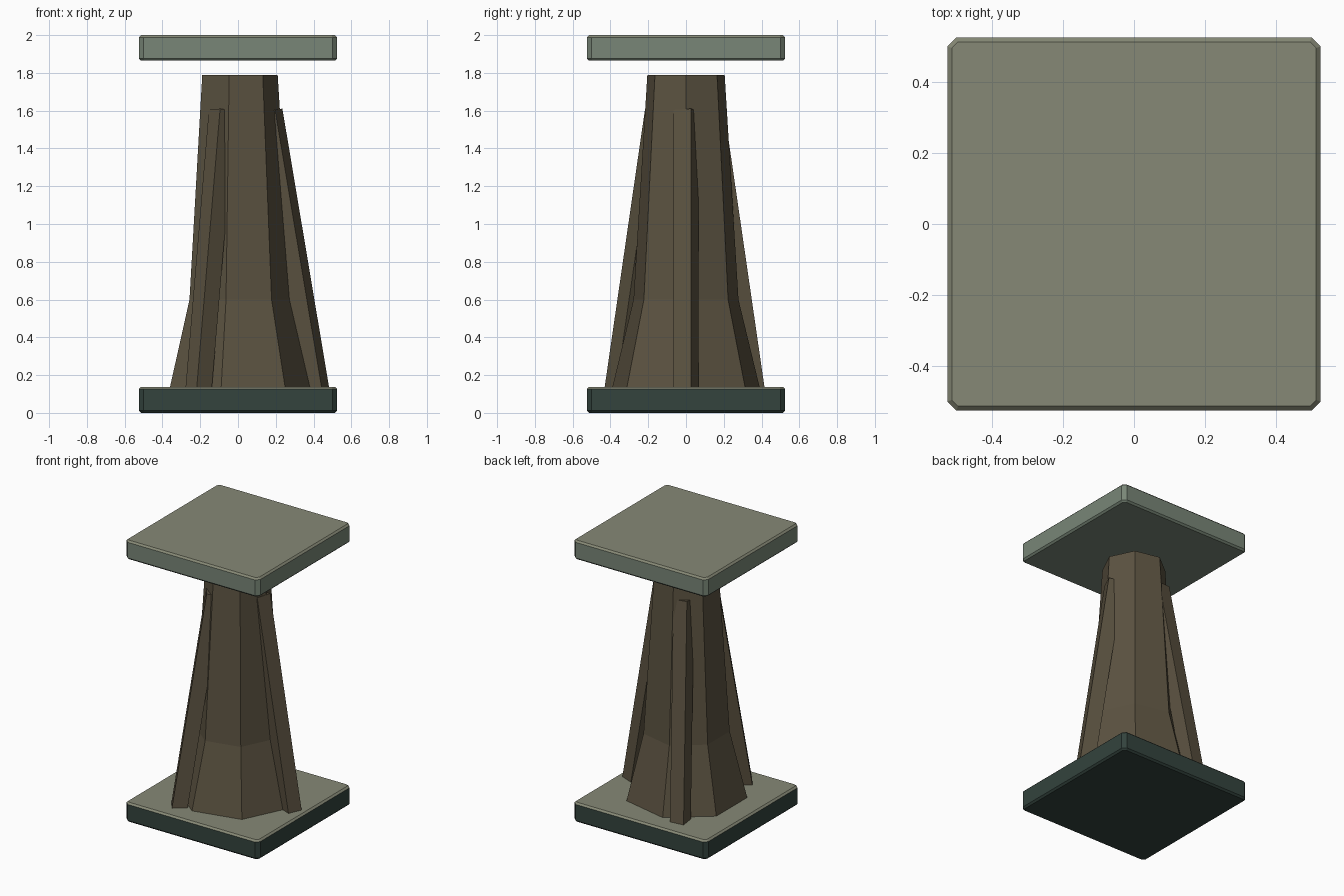
import bpy, bmesh
from math import cos, sin, radians, tau

if "Cube" in bpy.data.objects:
    bpy.data.objects.remove(bpy.data.objects["Cube"])


def material(name, rgb):
    m = bpy.data.materials.new(name)
    m.diffuse_color = (*rgb, 1)
    m.use_nodes = True
    m.node_tree.nodes["Principled BSDF"].inputs["Base Color"].default_value = m.diffuse_color
    return m


wood = material("bark", (0.105, 0.085, 0.052))
khaki = material("slab_top", (0.24, 0.25, 0.18))
pale = material("pale_side", (0.19, 0.24, 0.185))
dark = material("dark_side", (0.033, 0.056, 0.047))


def loft(name, rings, mats):
    """Capped skin through rings of points; the last bands take mats[-1]."""
    bm = bmesh.new()
    loops = [[bm.verts.new(p) for p in ring] for ring in rings]
    n = len(loops[0])
    for a, b in zip(loops, loops[1:]):
        for i in range(n):
            j = (i + 1) % n
            f = bm.faces.new((a[i], a[j], b[j], b[i]))
            if len(mats) > 1 and b is loops[-1]:
                f.material_index = 1
    bm.faces.new(loops[0][::-1])
    bm.faces.new(loops[-1]).material_index = len(mats) - 1
    bmesh.ops.recalc_face_normals(bm, faces=bm.faces)
    me = bpy.data.meshes.new(name)
    bm.to_mesh(me)
    bm.free()
    for m in mats:
        me.materials.append(m)
    ob = bpy.data.objects.new(name, me)
    bpy.context.collection.objects.link(ob)
    return ob


def polygon(n, r, z, cx=0, start=0):
    return [(cx + r * cos(start + tau * i / n), r * sin(start + tau * i / n), z)
            for i in range(n)]


def cut_square(h, c, z):
    """Square of half size h with corners cut by c."""
    k = h - c
    return [(h, -k, z), (h, k, z), (k, h, z), (-k, h, z),
            (-h, k, z), (-h, -k, z), (-k, -h, z), (k, -h, z)]


# base and top slabs with chamfered edges
for name, z0, z1, side in (("base_slab", 0, 0.138, dark), ("top_slab", 1.865, 2, pale)):
    b = 0.012
    loft(name, [cut_square(0.513, 0.018, z0), cut_square(0.525, 0.025, z0 + b),
                cut_square(0.525, 0.025, z1 - b), cut_square(0.513, 0.018, z1)],
         [side, khaki])

# seven-sided flaring trunk
loft("trunk", [polygon(7, 0.40, 0.135), polygon(7, 0.285, 0.6), polygon(7, 0.21, 1.79)], [wood])

# three leaning square roots, ends square to their axis
SLOPE = 0.168
for k in range(3):
    rings = []
    for z, cx in ((0.12, 0.418), (1.6, 0.17)):
        rings.append([(x, y, z + (x - cx) * SLOPE)
                      for x, y, _ in polygon(4, 0.07, z, cx, radians(22))])
    root = loft(f"root_{k + 1}", rings, [wood])
    root.rotation_euler.z = tau * k / 3
